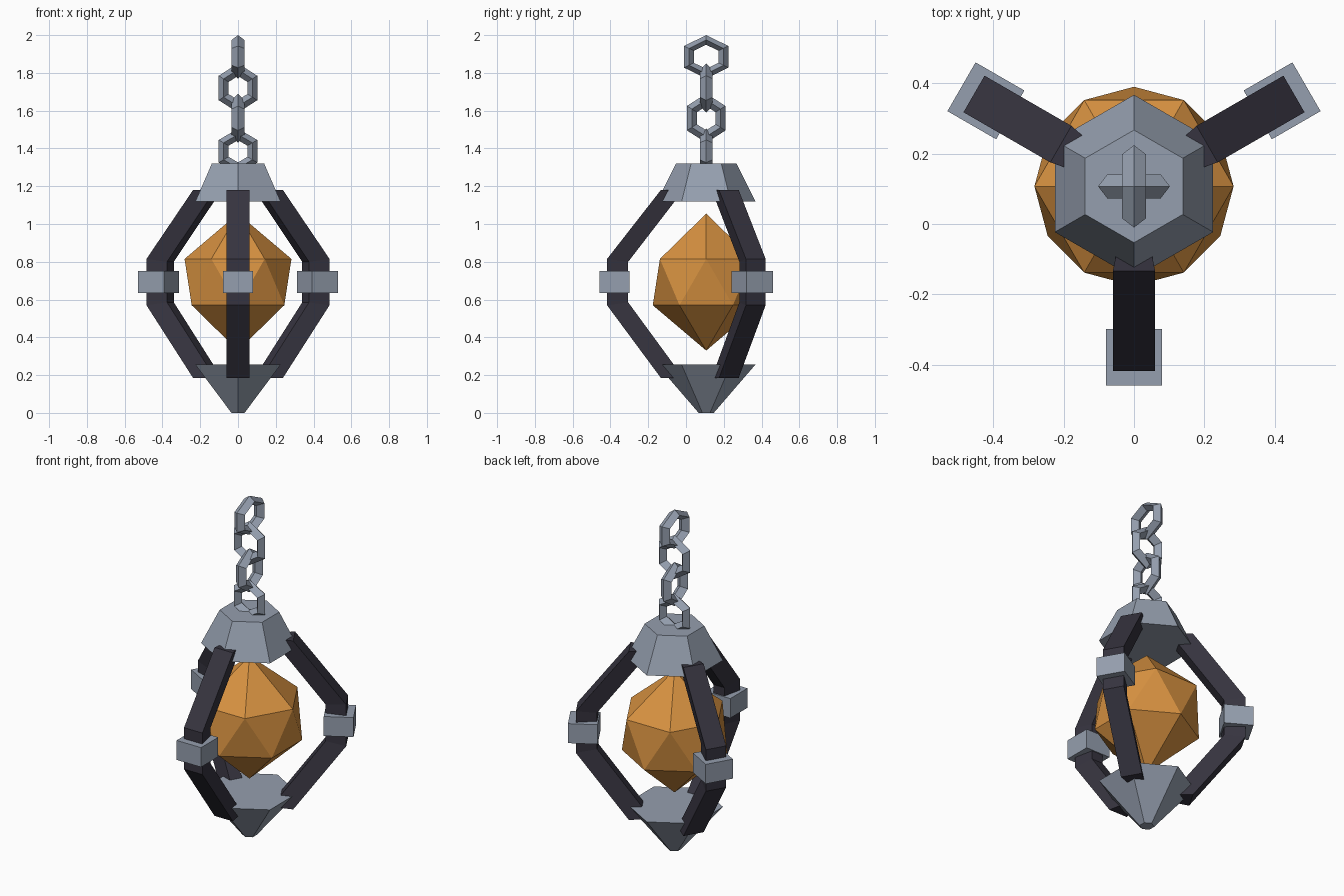
import bpy, math
from mathutils import Matrix, Vector

AXIS_Y = 0.107

cube = bpy.data.objects.get("Cube")
if cube:
    bpy.data.objects.remove(cube, do_unlink=True)


def material(name, rgb):
    m = bpy.data.materials.new(name)
    m.use_nodes = True
    m.diffuse_color = (*rgb, 1)
    m.node_tree.nodes["Principled BSDF"].inputs["Base Color"].default_value = (*rgb, 1)
    return m


STEEL = material("steel grey", (0.30, 0.345, 0.425))
IRON = material("dark iron", (0.037, 0.034, 0.050))
AMBER = material("amber", (0.68, 0.285, 0.052))


def loft(name, rings, mat, closed=False, turn=0):
    """Skin equal-sized rings of points; cap the ends unless closed into a loop."""
    n, k = len(rings[0]), len(rings)
    verts = [p for ring in rings for p in ring]
    faces = []
    for i in range(k if closed else k - 1):
        a, b = i * n, (i + 1) % k * n
        faces += [(a + j, a + (j + 1) % n, b + (j + 1) % n, b + j) for j in range(n)]
    if not closed:
        faces += [tuple(reversed(range(n))), tuple(range((k - 1) * n, k * n))]
    return finish(name, verts, faces, mat, turn)


def finish(name, verts, faces, mat, turn=0):
    spin = Matrix.Translation((0, AXIS_Y, 0)) @ Matrix.Rotation(turn, 4, "Z")
    mesh = bpy.data.meshes.new(name)
    mesh.from_pydata([spin @ Vector(v) for v in verts], [], faces)
    mesh.validate()
    mesh.materials.append(mat)
    obj = bpy.data.objects.new(name, mesh)
    bpy.context.collection.objects.link(obj)
    # make normals point outwards
    import bmesh
    bm = bmesh.new()
    bm.from_mesh(mesh)
    bmesh.ops.recalc_face_normals(bm, faces=bm.faces)
    bm.to_mesh(mesh)
    bm.free()
    return obj


def hexagon(r, z, start):
    angles = [math.radians(start + 60 * i) for i in range(6)]
    return [(r * math.cos(a), r * math.sin(a), z) for a in angles]


# Top cap and bottom point
loft("top_cap", [hexagon(0.26, 1.12, 30), hexagon(0.16, 1.32, 30)], STEEL)
loft("bottom_point", [hexagon(0.04, 0, 30), hexagon(0.26, 0.255, 30)], STEEL)

# Faceted gem: two staggered hexagons with a tip above and below
gem = hexagon(0.283, 0.57, 30) + hexagon(0.283, 0.815, 0) + [(0, 0, 0.33), (0, 0, 1.055)]
gem_faces = []
for i in range(6):
    j = (i + 1) % 6
    gem_faces += [(j, i, 12), (6 + i, 6 + j, 13), (i, 6 + j, 6 + i), (i, j, 6 + j)]
finish("amber_gem", gem, gem_faces, AMBER)

# Three bent arms, wider on the outside, each with a square cuff
ARM = [(0.24, 0.185, 0.12, 0.185), (0.525, 0.57, 0.413, 0.585),
       (0.525, 0.815, 0.413, 0.80), (0.24, 1.18, 0.12, 1.18)]
for side, degrees in (("front", -90), ("back_left", 30), ("back_right", 150)):
    turn = math.radians(degrees)
    rings = [[(ro, -0.06, zo), (ro, 0.06, zo), (ri, 0.036, zi), (ri, -0.036, zi)]
             for ro, zo, ri, zi in ARM]
    loft(side + "_arm", rings, IRON, turn=turn)
    cuff = [[(0.406, -0.08, z), (0.566, -0.08, z), (0.566, 0.08, z), (0.406, 0.08, z)]
            for z in (0.635, 0.75)]
    loft(side + "_cuff", cuff, STEEL, turn=turn)


# Chain of hexagonal links with a diamond section, alternately turned
def link(name, z, width, height, turn):
    bar, depth = 0.026, 0.034
    rings = []
    for i in range(6):
        a = math.radians(30 + 60 * i)
        x, h = width * math.cos(a) / math.cos(math.radians(30)), height * math.sin(a)
        mid, inner = 1 - bar / width, 1 - 2 * bar / width
        rings.append([(x * s, d, z + h * s) for s, d in
                      ((1, 0), (mid, depth), (inner, 0), (mid, -depth))])
    loft(name, rings, STEEL, closed=True, turn=turn)


QUARTER = math.pi / 2
link("chain_link_top", 1.885, 0.117, 0.115, QUARTER)
link("chain_link_upper", 1.72, 0.102, 0.13, 0)
link("chain_link_lower", 1.56, 0.102, 0.13, QUARTER)
link("chain_link_bottom", 1.385, 0.102, 0.12, 0)
